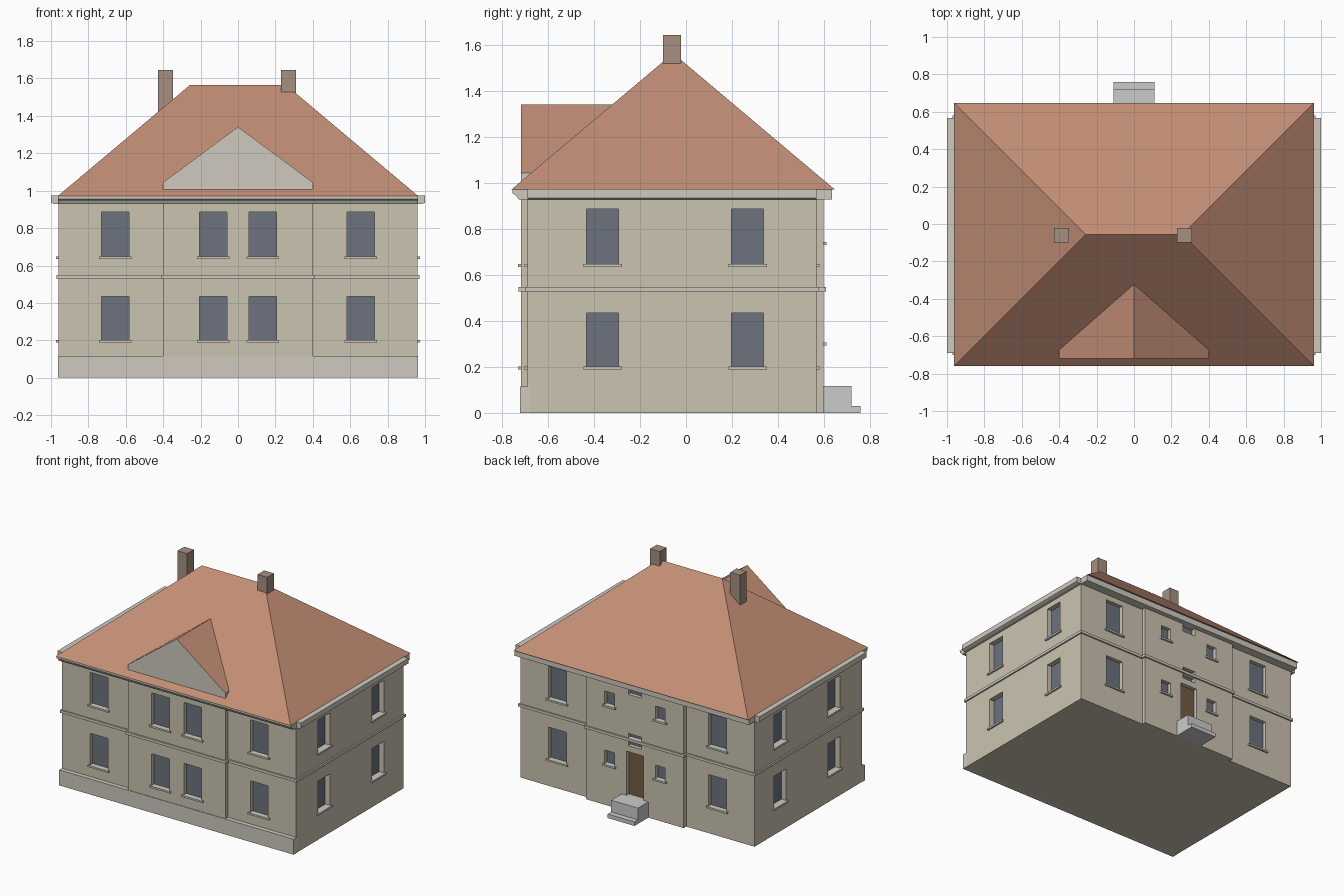
import bpy, bmesh

if "Cube" in bpy.data.objects:
    bpy.data.objects.remove(bpy.data.objects["Cube"])


def material(name, rgb):
    m = bpy.data.materials.new(name)
    m.diffuse_color = (*rgb, 1)
    m.use_nodes = True
    m.node_tree.nodes["Principled BSDF"].inputs["Base Color"].default_value = m.diffuse_color
    return m


WALL = material("plaster", (0.60, 0.55, 0.44))
STONE = material("stone_trim", (0.62, 0.59, 0.52))
ROOF = material("roof_tile", (0.54, 0.27, 0.18))
GLASS = material("glass", (0.15, 0.17, 0.21))
WOOD = material("door_wood", (0.18, 0.11, 0.06))
BRICK = material("chimney_brick", (0.38, 0.28, 0.22))


def finish(name, bm, *mats):
    bmesh.ops.recalc_face_normals(bm, faces=bm.faces)
    me = bpy.data.meshes.new(name)
    bm.to_mesh(me)
    bm.free()
    for m in mats:
        if m:
            me.materials.append(m)
    ob = bpy.data.objects.new(name, me)
    bpy.context.collection.objects.link(ob)
    return ob


def add_prism(bm, pts, axis, a, b):
    """Extrude a 2D outline along an axis from a to b."""
    put = {"x": lambda p, t: (t, p[0], p[1]),
           "y": lambda p, t: (p[0], t, p[1]),
           "z": lambda p, t: (p[0], p[1], t)}[axis]
    lo = [bm.verts.new(put(p, a)) for p in pts]
    hi = [bm.verts.new(put(p, b)) for p in pts]
    bm.faces.new(lo)
    bm.faces.new(hi)
    n = len(pts)
    for i in range(n):
        j = (i + 1) % n
        bm.faces.new((lo[i], lo[j], hi[j], hi[i]))


def prism(name, pts, axis, a, b, mat):
    bm = bmesh.new()
    add_prism(bm, pts, axis, a, b)
    return finish(name, bm, mat)


def boxes(name, items, mat):
    """One object from a list of (x0, x1, y0, y1, z0, z1)."""
    bm = bmesh.new()
    for x0, x1, y0, y1, z0, z1 in items:
        add_prism(bm, [(x0, y0), (x1, y0), (x1, y1), (x0, y1)], "z", z0, z1)
    return finish(name, bm, mat)


# House plan with projecting centre bays front and back
FRONT, BACK, BAY_F, BAY_B = -0.689, 0.568, -0.718, 0.598


def plan(o=0.0):
    w, c = 0.96 + o, 0.40 + o
    f, b, bf, bb = FRONT - o, BACK + o, BAY_F - o, BAY_B + o
    return [(-w, f), (-c, f), (-c, bf), (c, bf), (c, f), (w, f),
            (w, b), (c, b), (c, bb), (-c, bb), (-c, b), (-w, b)]


# Openings: each gives a recess cutter, a glass pane and a sill
cuts, panes, sills = [], [], []


def opening(side, c, half, z0, z1, face, depth=0.03, sill=True, into=None):
    """side 'y' faces front/back, 'x' faces left/right; face = wall plane."""
    s = 1 if face > 0 else -1

    def put(h, p, q, za, zb):
        p, q = sorted((face + s * p, face + s * q))
        return (c - h, c + h, p, q, za, zb) if side == "y" else (p, q, c - h, c + h, za, zb)

    cuts.append(put(half, -depth, 0.05, z0, z1))
    (panes if into is None else into).append(
        put(half + 0.002, -depth - 0.006, -depth + 0.001, z0 - 0.002, z1 + 0.002))
    if sill:
        sills.append(put(half + 0.014, -depth, 0.013, z0 - 0.012, z0 + 0.001))


doors = []
for z0, z1 in ((0.20, 0.435), (0.647, 0.887)):
    for m in (-1, 1):
        opening("y", m * 0.657, 0.073, z0, z1, FRONT)
        opening("y", m * 0.657, 0.073, z0, z1, BACK)
        opening("y", m * 0.132, 0.073, z0, z1, BAY_F)
        for y in (-0.363, 0.268):
            opening("x", y, 0.07, z0, z1, m * 0.96, 0.04)
for z in (0.305, 0.743):
    for m in (-1, 1):
        opening("y", m * 0.208, 0.04, z, z + 0.1, BAY_B)
for z in (0.49, 0.87):
    opening("y", 0, 0.055, z, z + 0.09, BAY_B, sill=False)
opening("y", 0, 0.07, 0.117, 0.445, BAY_B, sill=False, into=doors)

# Walls with recessed openings
walls = prism("walls", plan(), "z", 0, 0.972, WALL)
cutter = boxes("opening_cutter", cuts, None)
cutter.hide_render = True
mod = walls.modifiers.new("openings", "BOOLEAN")
mod.operation, mod.solver, mod.object = "DIFFERENCE", "EXACT", cutter
dg = bpy.context.evaluated_depsgraph_get()
walls.data = bpy.data.meshes.new_from_object(walls.evaluated_get(dg))
walls.modifiers.clear()
bpy.data.objects.remove(cutter)

boxes("window_glass", panes, GLASS)
boxes("window_sills", sills, STONE)
boxes("back_door", doors, WOOD)

# Plinth, string course and back steps
boxes("front_plinth", [(-0.962, 0.962, -0.722, FRONT + 0.01, 0, 0.115)], STONE)
prism("string_course", plan(0.011), "z", 0.528, 0.548, STONE)
boxes("back_steps", [(-0.11, 0.11, 0.59, 0.72, 0, 0.117),
                     (-0.11, 0.11, 0.72, 0.76, 0, 0.03)], None)

# Cornices under the eaves
prism("front_cornice", [(-0.68, 0.928), (-0.728, 0.928), (-0.738, 0.945), (-0.755, 0.955),
                        (-0.755, 0.972), (-0.68, 0.972)], "x", -0.962, 0.962, STONE)
boxes("back_cornice", [(-0.962, 0.962, 0.56, 0.635, 0.928, 0.972)], STONE)
for name, m in (("left_cornice", -1), ("right_cornice", 1)):
    prism(name, [(m * 0.95, 0.928), (m * 0.982, 0.928), (m * 1.0, 0.936), (m * 1.0, 0.974),
                 (m * 0.95, 0.974)], "y", FRONT, BACK, STONE)

# Hipped main roof
bm = bmesh.new()
base = [bm.verts.new((x, y, 0.972)) for x, y in
        ((-0.963, -0.76), (0.963, -0.76), (0.963, 0.648), (-0.963, 0.648))]
left, right = [bm.verts.new((x, -0.056, 1.565)) for x in (-0.257, 0.257)]
a, b, c, d = base
for f in ((a, b, c, d), (a, b, right, left), (b, c, right), (c, d, left, right), (d, a, left)):
    bm.faces.new(f)
finish("main_roof", bm, ROOF)

# Front gable: stone pediment with tiled slopes
bm = bmesh.new()
add_prism(bm, [(-0.4, 1.0), (0.4, 1.0), (0.4, 1.045), (0, 1.341), (-0.4, 1.045)],
          "y", -0.718, -0.322)
bmesh.ops.recalc_face_normals(bm, faces=bm.faces)
for f in bm.faces:
    if f.normal.z > 0.3:
        f.material_index = 1
finish("front_gable", bm, STONE, ROOF)

# Chimneys
for name, x, z in (("left_chimney", -0.387, 1.40), ("right_chimney", 0.27, 1.48)):
    boxes(name, [(x - 0.04, x + 0.04, -0.1, -0.022, z, 1.645)], BRICK)
